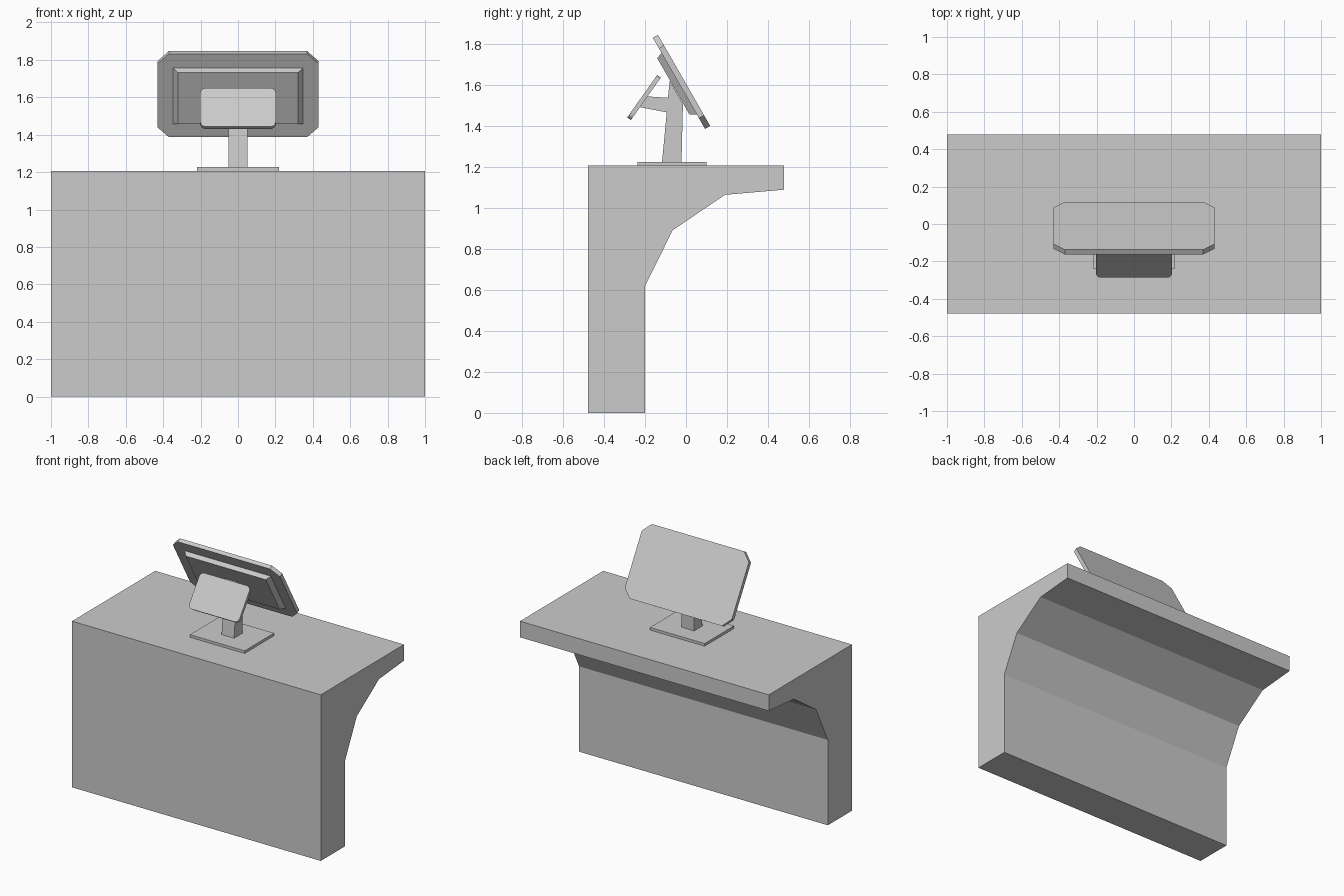
import bpy, bmesh
from mathutils import Vector

if "Cube" in bpy.data.objects:
    bpy.data.objects.remove(bpy.data.objects["Cube"])


def finish(name, bm):
    bmesh.ops.recalc_face_normals(bm, faces=bm.faces)
    mesh = bpy.data.meshes.new(name)
    bm.to_mesh(mesh)
    bm.free()
    obj = bpy.data.objects.new(name, mesh)
    bpy.context.collection.objects.link(obj)
    return obj


def extrude(bm, points, offset):
    face = bm.faces.new([bm.verts.new(p) for p in points])
    new = bmesh.ops.extrude_face_region(bm, geom=[face])["geom"]
    bmesh.ops.translate(bm, vec=offset,
                        verts=[v for v in new if isinstance(v, bmesh.types.BMVert)])


def side_profile(name, yz, half_width):
    bm = bmesh.new()
    extrude(bm, [(-half_width, y, z) for y, z in yz], (2 * half_width, 0, 0))
    return finish(name, bm)


def tilted_panel(name, low, high, half_width, thickness, corner, segments):
    # low/high are (y, z) of one face; thickness goes towards +y side
    bm = bmesh.new()
    a, b = Vector((0, *low)), Vector((0, *high))
    w = Vector((half_width, 0, 0))
    up = (b - a).normalized()
    normal = Vector((0, up.z, -up.y))
    extrude(bm, [a - w, a + w, b + w, b - w], normal * thickness)
    edges = [e for e in bm.edges
             if abs((e.verts[0].co - e.verts[1].co).normalized().dot(normal)) > 0.99]
    bmesh.ops.bevel(bm, geom=edges, offset=corner, segments=segments,
                    profile=0.5, affect='EDGES')
    return finish(name, bm)


# Counter with stepped underside
side_profile("counter", [(-0.478, 0), (-0.2, 0), (-0.2, 0.62), (-0.065, 0.892),
                         (0.19, 1.065), (0.478, 1.09), (0.478, 1.207), (-0.478, 1.207)], 1.0)

# Stand foot
side_profile("stand_base", [(-0.238, 1.207), (0.1, 1.207), (0.1, 1.226), (-0.238, 1.226)], 0.22)

# Post with forward arm
side_profile("stand_post", [(-0.117, 1.226), (-0.022, 1.226), (-0.015, 1.507), (-0.08, 1.622),
                            (-0.088, 1.539), (-0.196, 1.546), (-0.225, 1.493),
                            (-0.094, 1.468)], 0.05)

# Operator screen and customer display
tilted_panel("main_screen", (0.093, 1.387), (-0.162, 1.832), 0.43, 0.029, 0.06, 1)
tilted_panel("small_display", (-0.287, 1.443), (-0.141, 1.65), 0.202, 0.022, 0.03, 3)

# Tapered housing on the back of the main screen
bm = bmesh.new()
rings = []
for hw, top, bottom in ((0.348, (-0.118, 1.758), (0.054, 1.457)),
                        (0.322, (-0.141, 1.733), (0.017, 1.457))):
    rings.append([bm.verts.new(p) for p in ((-hw, *bottom), (hw, *bottom),
                                            (hw, *top), (-hw, *top))])
outer, inner = rings
bm.faces.new(outer)
bm.faces.new(inner)
for i in range(4):
    j = (i + 1) % 4
    bm.faces.new((outer[i], outer[j], inner[j], inner[i]))
finish("screen_housing", bm)
